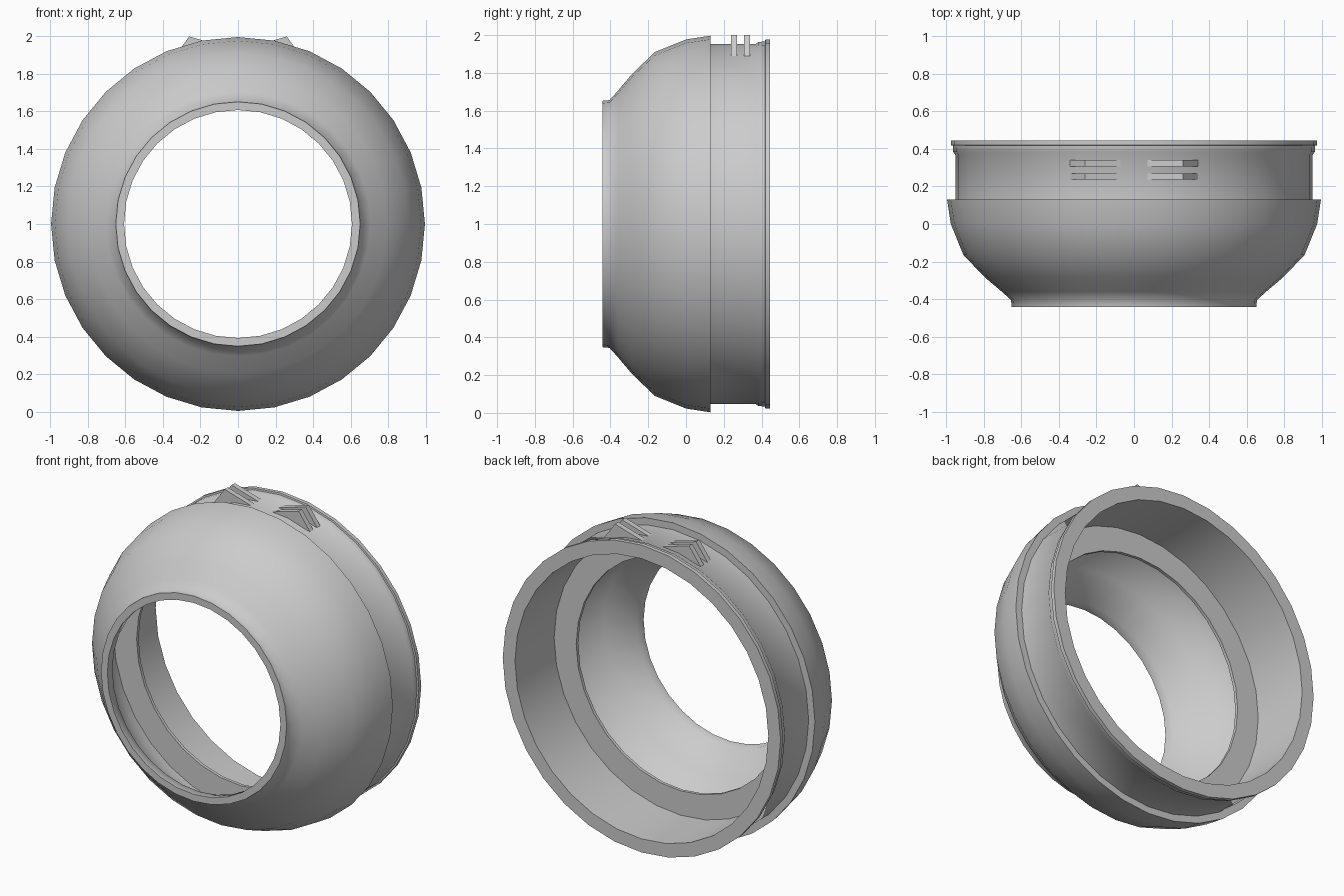
import bpy, bmesh, math

if "Cube" in bpy.data.objects:
    bpy.data.objects.remove(bpy.data.objects["Cube"])

SEG = 32
CZ = 1.0


def make_object(name, bm):
    bmesh.ops.recalc_face_normals(bm, faces=bm.faces[:])
    me = bpy.data.meshes.new(name)
    bm.to_mesh(me)
    bm.free()
    ob = bpy.data.objects.new(name, me)
    bpy.context.collection.objects.link(ob)
    bpy.ops.object.select_all(action='DESELECT')
    ob.select_set(True)
    bpy.context.view_layer.objects.active = ob
    bpy.ops.object.shade_smooth_by_angle(angle=math.radians(50))
    return ob


def lathe(name, profile):
    """Revolve a closed (y, radius) profile around the horizontal y axis."""
    bm = bmesh.new()
    rings = []
    for i in range(SEG):
        a = 2 * math.pi * i / SEG
        rings.append([bm.verts.new((r * math.sin(a), y, CZ + r * math.cos(a)))
                      for y, r in profile])
    n = len(profile)
    for i in range(SEG):
        p, q = rings[i], rings[(i + 1) % SEG]
        for j in range(n):
            k = (j + 1) % n
            bm.faces.new((p[j], p[k], q[k], q[j]))
    return make_object(name, bm)


def fin(name, side, y0, y1):
    """Triangular plate standing on the rear collar."""
    tri = [(0.07, 1.945), (0.26, 2.0), (0.34, 1.89)]
    bm = bmesh.new()
    a = [bm.verts.new((side * x, y0, z)) for x, z in tri]
    b = [bm.verts.new((side * x, y1, z)) for x, z in tri]
    bm.faces.new(a)
    bm.faces.new(b)
    for i in range(3):
        k = (i + 1) % 3
        bm.faces.new((a[i], a[k], b[k], b[i]))
    return make_object(name, bm)


# Hollow domed shell with stepped rear collar and inner flange
outer = [(-0.443, 0.652), (-0.405, 0.656), (-0.36, 0.706), (-0.285, 0.795),
         (-0.165, 0.91), (0.0, 0.977), (0.13, 0.997), (0.13, 0.953),
         (0.368, 0.953), (0.384, 0.964), (0.418, 0.966), (0.42, 0.976),
         (0.445, 0.976)]
inner = [(0.445, 0.89), (0.052, 0.89), (0.052, 0.735), (0.032, 0.735),
         (0.032, 0.897), (-0.02, 0.895), (-0.14, 0.857), (-0.26, 0.757),
         (-0.385, 0.613), (-0.443, 0.608)]
lathe("ring_housing", outer + inner)

# Paired locking fins on top of the collar
for side, label in ((-1, "left"), (1, "right")):
    fin(f"front_fin_{label}", side, 0.237, 0.27)
    fin(f"rear_fin_{label}", side, 0.307, 0.34)
